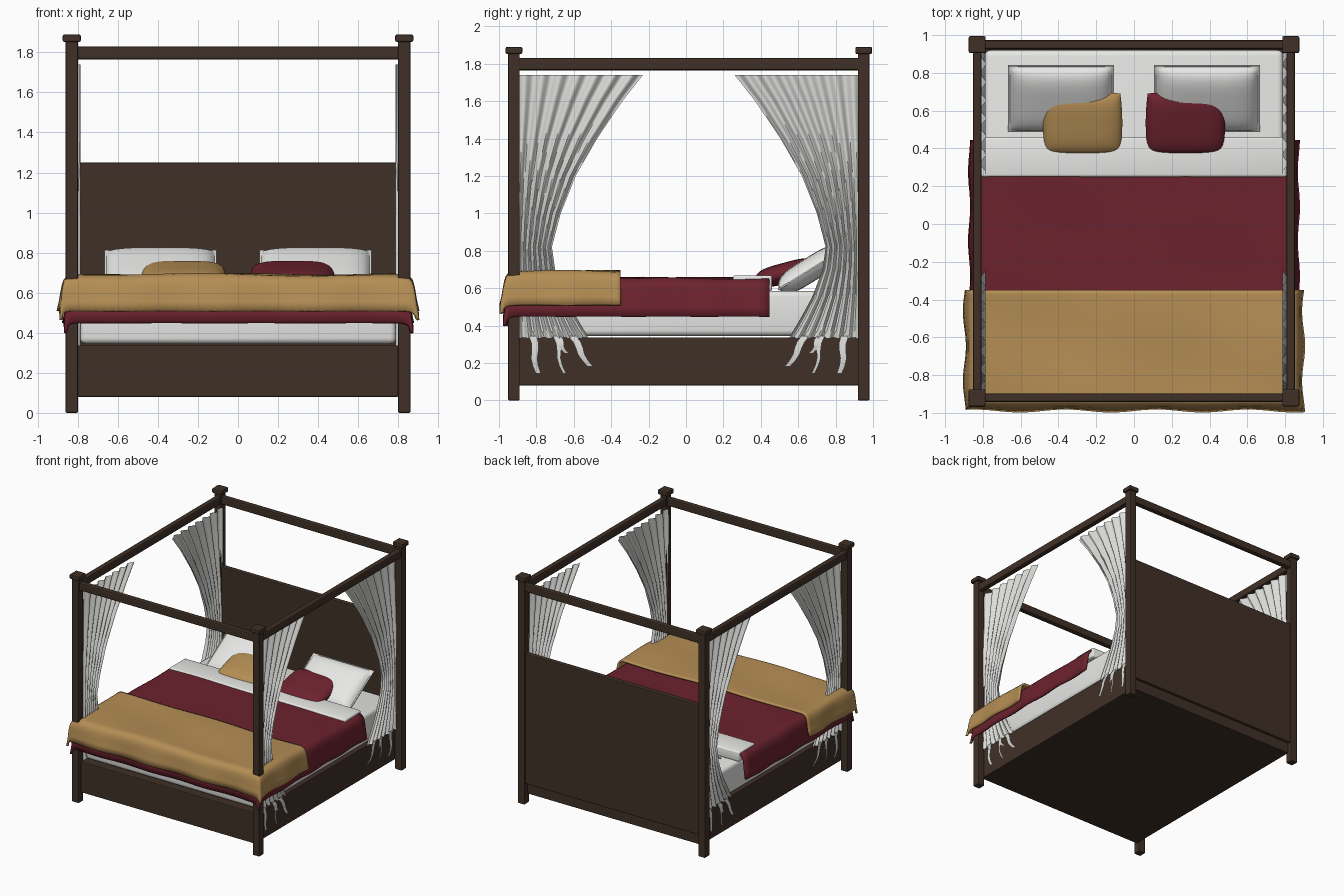
import bpy, bmesh, math
from mathutils import Matrix, Vector

if "Cube" in bpy.data.objects:
    bpy.data.objects.remove(bpy.data.objects["Cube"])


def material(name, r, g, b):
    m = bpy.data.materials.new(name)
    m.use_nodes = True
    m.diffuse_color = (r, g, b, 1)
    bsdf = next(n for n in m.node_tree.nodes if n.type == "BSDF_PRINCIPLED")
    bsdf.inputs["Base Color"].default_value = (r, g, b, 1)
    bsdf.inputs["Roughness"].default_value = 0.8
    return m


WOOD = material("dark wood", 0.05, 0.03, 0.02)
LINEN = material("white linen", 0.8, 0.8, 0.79)
VEIL = material("curtain white", 0.72, 0.72, 0.7)
RED = material("burgundy cloth", 0.15, 0.016, 0.027)
GOLD = material("gold cloth", 0.46, 0.27, 0.09)


def finish(bm, name, mat, smooth=True):
    mesh = bpy.data.meshes.new(name)
    bm.to_mesh(mesh)
    bm.free()
    mesh.materials.append(mat)
    if smooth:
        mesh.polygons.foreach_set("use_smooth", [True] * len(mesh.polygons))
        mesh.set_sharp_from_angle(angle=math.radians(50))
    ob = bpy.data.objects.new(name, mesh)
    bpy.context.collection.objects.link(ob)
    return ob


def box(name, mat, x, y, z, bevel=0.006, segments=2):
    """Bevelled box from (min, max) pairs."""
    bm = bmesh.new()
    bmesh.ops.create_cube(bm, size=1)
    for v in bm.verts:
        v.co = Vector([(lo + hi) / 2 + c * (hi - lo) for c, (lo, hi) in zip(v.co, (x, y, z))])
    bmesh.ops.bevel(bm, geom=bm.edges[:], offset=bevel, segments=segments,
                    profile=0.5, affect="EDGES")
    return finish(bm, name, mat, segments > 2)


def sheet(bm, rows):
    """Quad surface through rows of points."""
    vs = [[bm.verts.new(p) for p in row] for row in rows]
    for a, b in zip(vs, vs[1:]):
        for i in range(len(a) - 1):
            bm.faces.new((a[i], a[i + 1], b[i + 1], b[i]))
    return vs


def spread(a, b, n):
    return [a + (b - a) * i / n for i in range(n + 1)]


# Wooden frame
FRONT, BACK, SIDE = -0.92, 0.95, 0.83
for end, y in (("front", FRONT), ("back", BACK)):
    for hand, x in (("right", -SIDE), ("left", SIDE)):
        tag = end + "_" + hand
        box(tag + "_post", WOOD, (x - 0.031, x + 0.031), (y - 0.031, y + 0.031), (0, 1.86))
        box(tag + "_post_cap", WOOD, (x - 0.045, x + 0.045), (y - 0.045, y + 0.045), (1.852, 1.89), 0.008)
    box(end + "_top_rail", WOOD, (-SIDE, SIDE), (y - 0.023, y + 0.023), (1.765, 1.83), 0.01)
for hand, x in (("right", -SIDE), ("left", SIDE)):
    box(hand + "_top_rail", WOOD, (x - 0.023, x + 0.023), (FRONT, BACK), (1.765, 1.83), 0.01)
box("bed_base", WOOD, (-0.8, 0.8), (FRONT, 0.945), (0.08, 0.337))
box("headboard", WOOD, (-0.81, 0.81), (0.925, 0.968), (0.17, 1.25))

# Mattress and folded sheet cuff
box("mattress", LINEN, (-0.79, 0.79), (-0.88, 0.92), (0.345, 0.585), 0.03, 4)
box("sheet_cuff", LINEN, (-0.81, 0.81), (0.25, 0.46), (0.585, 0.668), 0.012, 3)

# Outset and drop fraction from the mattress edge down to the hem
HEM = [(0, 0), (0.018, 0.02), (0.036, 0.075), (0.05, 0.17), (0.058, 0.32),
       (0.063, 0.5), (0.069, 0.75), (0.078, 1)]


def drape(name, mat, half, front, back, top, drop, wave):
    """Cloth lying on the bed, hanging over both sides and the foot."""
    sides = [(-half - o, d) for o, d in reversed(HEM[1:])]
    sides += [(x, 0) for x in spread(-half, half, 40)]
    sides += [(half + o, d) for o, d in HEM[1:]]
    lengths = [(front - o, d) for o, d in reversed(HEM[1:])]
    lengths += [(y, 0) for y in spread(front, back, 24)]
    rows = []
    for y, dy in lengths:
        row = []
        for x, dx in sides:
            fall = max(dx, dy) + 0.25 * min(dx, dy)
            ripple = wave * math.sin(x * 5 + y * 4) * math.cos(y * 7 - x * 2)
            row.append((x + dx * wave * math.sin(y * 17),
                        y + dy * wave * math.sin(x * 13),
                        top - drop * fall + ripple * (1 - min(1, fall))))
        rows.append(row)
    bm = bmesh.new()
    sheet(bm, rows)
    ob = finish(bm, name, mat)
    thick = ob.modifiers.new("thickness", "SOLIDIFY")
    thick.thickness, thick.offset = 0.016, -1
    return ob


drape("blanket", RED, 0.795, -0.895, 0.445, 0.655, 0.205, 0.006)
drape("throw", GOLD, 0.82, -0.912, -0.35, 0.69, 0.18, 0.008)


# Pillows
def pillow(name, mat, centre, size, height, tilt, turn=0, rim=0.0, pinch=0.0):
    bm = bmesh.new()
    steps = [math.sin(t * math.pi / 2) for t in spread(-1, 1, 24)]
    for face in (1, -1):
        rows = []
        for v in steps[::face]:
            row = []
            for u in steps:
                a, b = (min(1, abs(c) / (1 - rim)) for c in (u, v))
                puff = ((1 - a ** 4) * (1 - b ** 4)) ** 0.5
                row.append((u * size[0] / 2 * (1 - pinch * v * v),
                            v * size[1] / 2 * (1 - pinch * u * u),
                            face * (height / 2 * puff + (0.004 if rim else 0))))
            rows.append(row)
        sheet(bm, rows)
    bmesh.ops.remove_doubles(bm, verts=bm.verts[:], dist=0.0005)
    if rim:
        edges = [e for e in bm.edges if e.is_boundary]
        bmesh.ops.bridge_loops(bm, edges=edges)
    bmesh.ops.recalc_face_normals(bm, faces=bm.faces[:])
    bm.transform(Matrix.Translation(centre) @ Matrix.Rotation(turn, 4, "Z")
                 @ Matrix.Rotation(math.radians(tilt), 4, "X"))
    return finish(bm, name, mat)


for hand, s, mat in (("right", -1, GOLD), ("left", 1, RED)):
    pillow(hand + "_pillow", LINEN, (s * 0.387, 0.665, 0.7), (0.56, 0.41), 0.12, 32, rim=0.05)
    pillow(hand + "_cushion", mat, (s * 0.272, 0.535, 0.682), (0.42, 0.34), 0.11, 15, pinch=0.05)

# Tied-back curtains: inner edge as (height, y) of the front pair
EDGE = [(1.74, -0.23), (1.6, -0.34), (1.4, -0.475), (1.2, -0.59), (1.0, -0.67),
        (0.82, -0.717), (0.7, -0.7), (0.55, -0.645), (0.44, -0.585), (0.33, -0.52)]
OUTER = -0.9
# Ragged tails as (top y, bottom y, bottom height, width)
TAILS = [(-0.82, -0.795, 0.145, 0.042), (-0.69, -0.64, 0.25, 0.035),
         (-0.7, -0.655, 0.145, 0.025), (-0.61, -0.515, 0.18, 0.045)]


def curtain(name, side, flip):
    place = lambda x, y, z: (side * x, 0.03 - y if flip else y, z)
    rows = []
    for (z0, e0), (z1, e1) in zip(EDGE, EDGE[1:]):
        for k in range(4):
            t = k / 4
            rows.append((z0 + (z1 - z0) * t, e0 + (e1 - e0) * t))
    rows.append(EDGE[-1])
    bm = bmesh.new()
    sheet(bm, [[place(0.8 + 0.014 * math.sin(f * 44 + math.sin(z * 3)),
                      OUTER + (e - OUTER) * f, z)
                for f in spread(0, 1, 64)] for z, e in rows])
    for top, bottom, low, width in TAILS:
        strip = []
        for t in spread(0, 1, 5):
            y = top + (bottom - top) * t + 0.008 * math.sin(t * 7)
            w = width * (1 - 0.35 * t) / 2
            x = 0.808 + 0.012 * math.sin(t * 3)
            z = 0.345 + (low - 0.345) * t
            strip.append([place(x, y - w, z), place(x, y + w, z)])
        sheet(bm, strip)
    return finish(bm, name, VEIL)


for hand, s in (("right", -1), ("left", 1)):
    curtain("front_" + hand + "_curtain", s, False)
    curtain("back_" + hand + "_curtain", s, True)
